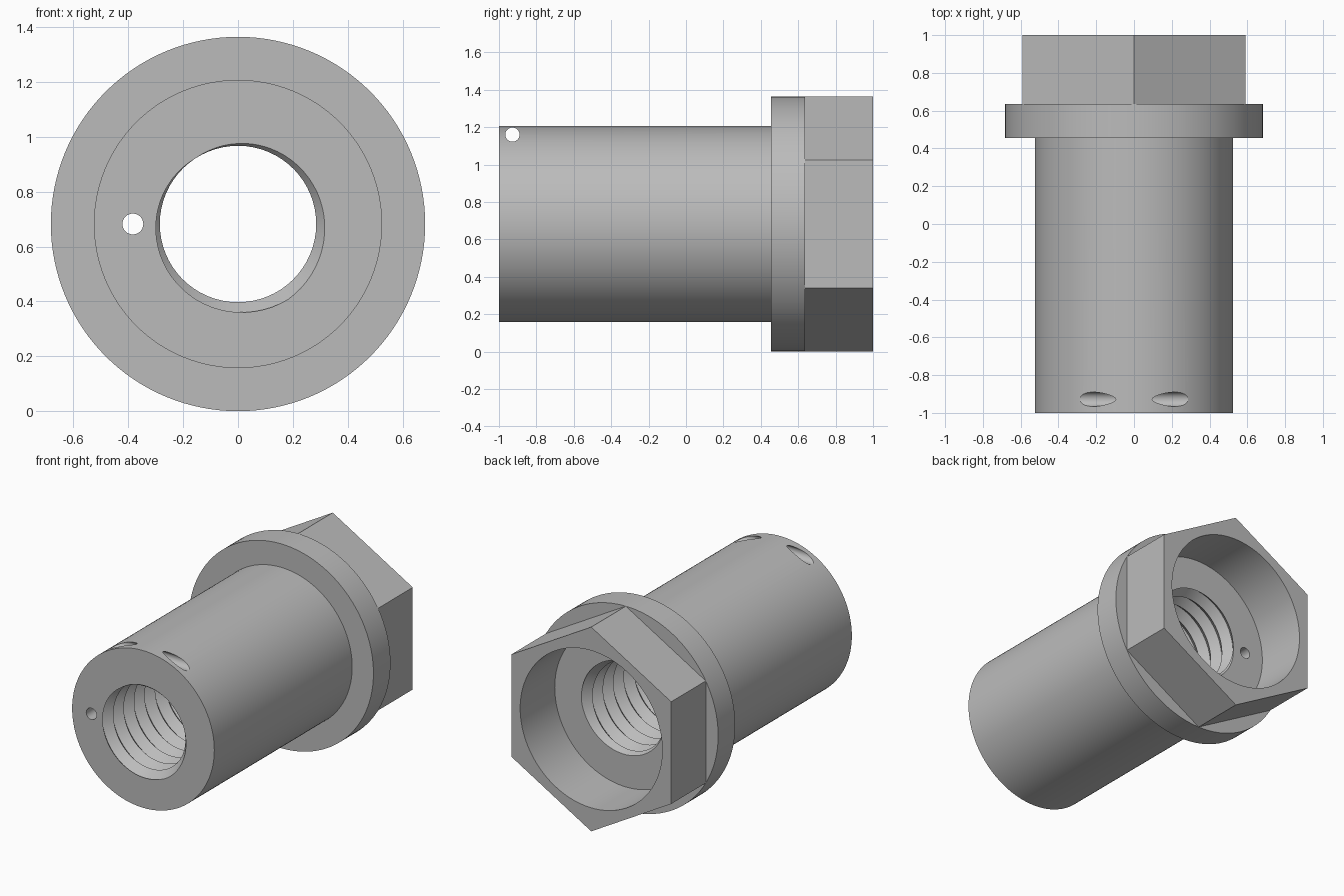
import bpy, bmesh
from math import sin, cos, pi, radians

if "Cube" in bpy.data.objects:
    bpy.data.objects.remove(bpy.data.objects["Cube"], do_unlink=True)

CZ = 0.682          # height of the main axis
FRONT, FLANGE, HEX, BACK = -1.0, 0.455, 0.635, 1.0

steel = bpy.data.materials.new("grey steel")
steel.use_nodes = True
steel.diffuse_color = (0.5, 0.5, 0.5, 1)
steel.node_tree.nodes["Principled BSDF"].inputs["Base Color"].default_value = (0.5, 0.5, 0.5, 1)


def add_object(name, bm):
    bmesh.ops.recalc_face_normals(bm, faces=bm.faces)
    mesh = bpy.data.meshes.new(name)
    bm.to_mesh(mesh)
    bm.free()
    mesh.materials.append(steel)
    obj = bpy.data.objects.new(name, mesh)
    bpy.context.collection.objects.link(obj)
    return obj


def ring(bm, r, y, n, x=0, z=CZ):
    return [bm.verts.new((x + r * sin(2 * pi * i / n), y, z + r * cos(2 * pi * i / n)))
            for i in range(n)]


def bridge(bm, a, b):
    n = len(a)
    for i in range(n):
        bm.faces.new((a[i], a[(i + 1) % n], b[(i + 1) % n], b[i]))


def stack(name, sections, n, x=0, z=CZ):
    """Capped solid along y through (radius, y) sections."""
    bm = bmesh.new()
    rings = [ring(bm, r, y, n, x, z) for r, y in sections]
    for a, b in zip(rings, rings[1:]):
        bridge(bm, a, b)
    bm.faces.new(rings[0])
    bm.faces.new(rings[-1])
    return add_object(name, bm)


def thread_rod(name, crest, root, pitch, y0, y1, n=64):
    """Rod with a right-handed V thread, trimmed flat at both ends."""
    bm = bmesh.new()
    turns = int((y1 - y0) / pitch) + 5
    start = y0 - 2 * pitch

    def helix(r, shift):
        pts = []
        for i in range(turns * n):
            a = -radians(40) - 2 * pi * i / n
            y = start + pitch * (i / n + shift)
            pts.append(bm.verts.new((r * cos(a), y, CZ + r * sin(a))))
        return pts

    out, inn = helix(root, 0), helix(crest, 0.5)
    for i in range(len(out) - n - 1):
        bm.faces.new((out[i], out[i + 1], inn[i + 1], inn[i]))
        bm.faces.new((inn[i], inn[i + 1], out[i + n + 1], out[i + n]))
    for y, d in ((y0, -1), (y1, 1)):
        bmesh.ops.bisect_plane(bm, geom=bm.verts[:] + bm.edges[:] + bm.faces[:],
                               plane_co=(0, y, 0), plane_no=(0, d, 0), clear_outer=True)
        rim = [e for e in bm.edges if e.is_boundary
               and all(abs(v.co.y - y) < 1e-4 for v in e.verts)]
        bmesh.ops.contextual_create(bm, geom=rim)
    return add_object(name, bm)


def boolean(obj, tool, operation):
    mod = obj.modifiers.new(tool.name, 'BOOLEAN')
    mod.operation, mod.solver, mod.object = operation, 'EXACT', tool
    bpy.context.view_layer.objects.active = obj
    bpy.ops.object.modifier_apply(modifier=mod.name)
    bpy.data.objects.remove(tool, do_unlink=True)


# Sleeve with round flange
body = stack("threaded_sleeve",
             [(0.525, FRONT), (0.525, FLANGE), (0.682, FLANGE), (0.682, HEX)], 128)

# Threaded bore, axial pin hole and cross hole near the front end
boolean(body, thread_rod("thread_cutter", 0.285, 0.33, 0.11, FRONT - 0.005, HEX + 0.03), 'DIFFERENCE')
boolean(body, stack("pin_hole_cutter", [(0.038, -1.1), (0.038, 0.8)], 32, x=-0.383), 'DIFFERENCE')
cross = stack("cross_hole_cutter", [(0.038, -0.8), (0.038, 0.8)], 32, z=0)
cross.rotation_euler.z = pi / 2
cross.location = (0, -0.928, 1.16)
bpy.context.view_layer.update()
boolean(body, cross, 'DIFFERENCE')

# Hexagonal head around a round recess
head = stack("hex_head", [(0.682, HEX), (0.682, BACK)], 6)
boolean(head, stack("recess_cutter", [(0.525, HEX - 0.1), (0.525, BACK + 0.1)], 128), 'DIFFERENCE')

for obj in (body, head):
    bpy.ops.object.select_all(action='DESELECT')
    obj.select_set(True)
    bpy.context.view_layer.objects.active = obj
    bpy.ops.object.shade_smooth_by_angle(angle=radians(30))
